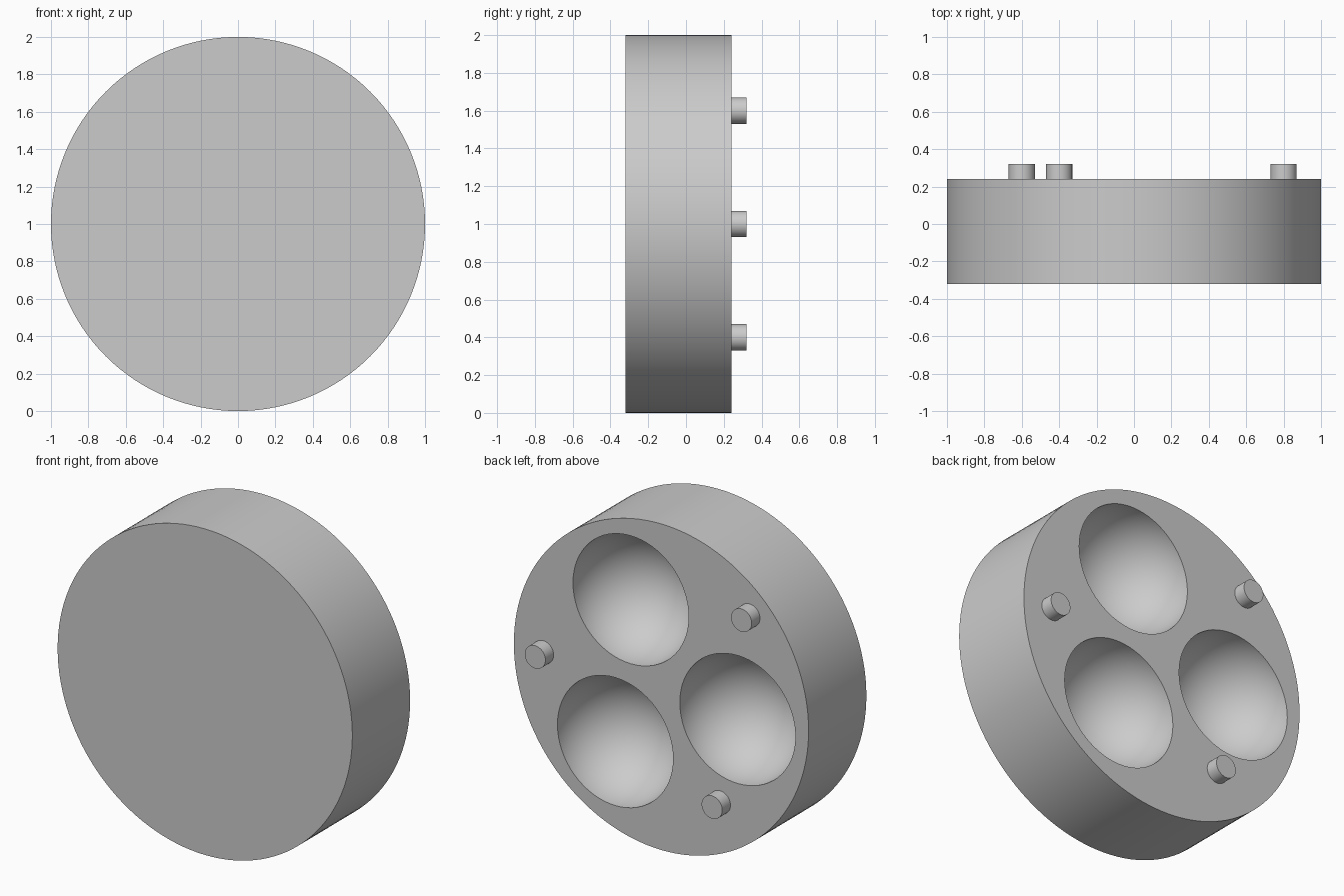
import bpy
import math

if "Cube" in bpy.data.objects:
    bpy.data.objects.remove(bpy.data.objects["Cube"], do_unlink=True)

# Single plain grey material
grey = bpy.data.materials.new("plain_grey")
grey.use_nodes = True
colour = (0.6, 0.6, 0.6, 1)
grey.diffuse_color = colour
grey.node_tree.nodes["Principled BSDF"].inputs["Base Color"].default_value = colour

FRONT, BACK, PEG_TIP = -0.32, 0.24, 0.32


def cylinder(name, x, z, radius, y0, y1, sides):
    """Round bar lying along y between y0 and y1."""
    bpy.ops.mesh.primitive_cylinder_add(
        vertices=sides, radius=radius, depth=y1 - y0,
        location=(x, (y0 + y1) / 2, z), rotation=(math.pi / 2, 0, 0))
    ob = bpy.context.object
    ob.name = name
    ob.data.materials.append(grey)
    return ob


def smooth(ob):
    bpy.ops.object.select_all(action="DESELECT")
    ob.select_set(True)
    bpy.context.view_layer.objects.active = ob
    bpy.ops.object.shade_smooth_by_angle(angle=math.radians(30))


# Thick round disc
disc = cylinder("disc_body", 0, 1, 1, FRONT, BACK, 128)

# Three bowls sunk into the back, evenly spaced around the centre
for i in range(3):
    angle = math.radians(66.7 + 120 * i)
    bpy.ops.mesh.primitive_uv_sphere_add(
        segments=64, ring_count=33, radius=0.393,
        location=(0.522 * math.cos(angle), BACK, 1 + 0.522 * math.sin(angle)),
        rotation=(math.pi / 2, 0, 0))
    cutter = bpy.context.object
    cutter.name = "bowl_cutter"
    cutter.hide_render = True
    cutter.data.materials.append(grey)
    bpy.context.view_layer.objects.active = disc
    cut = disc.modifiers.new("bowl", "BOOLEAN")
    cut.operation = "DIFFERENCE"
    cut.solver = "EXACT"
    cut.object = cutter
    bpy.ops.object.modifier_apply(modifier=cut.name)
    bpy.data.objects.remove(cutter, do_unlink=True)
smooth(disc)

# Locating pegs on the back
pegs = {"left_peg": (0.8, 1.0), "upper_right_peg": (-0.6, 1.6), "lower_right_peg": (-0.4, 0.4)}
for name, (x, z) in pegs.items():
    smooth(cylinder(name, x, z, 0.07, BACK - 0.02, PEG_TIP, 48))
